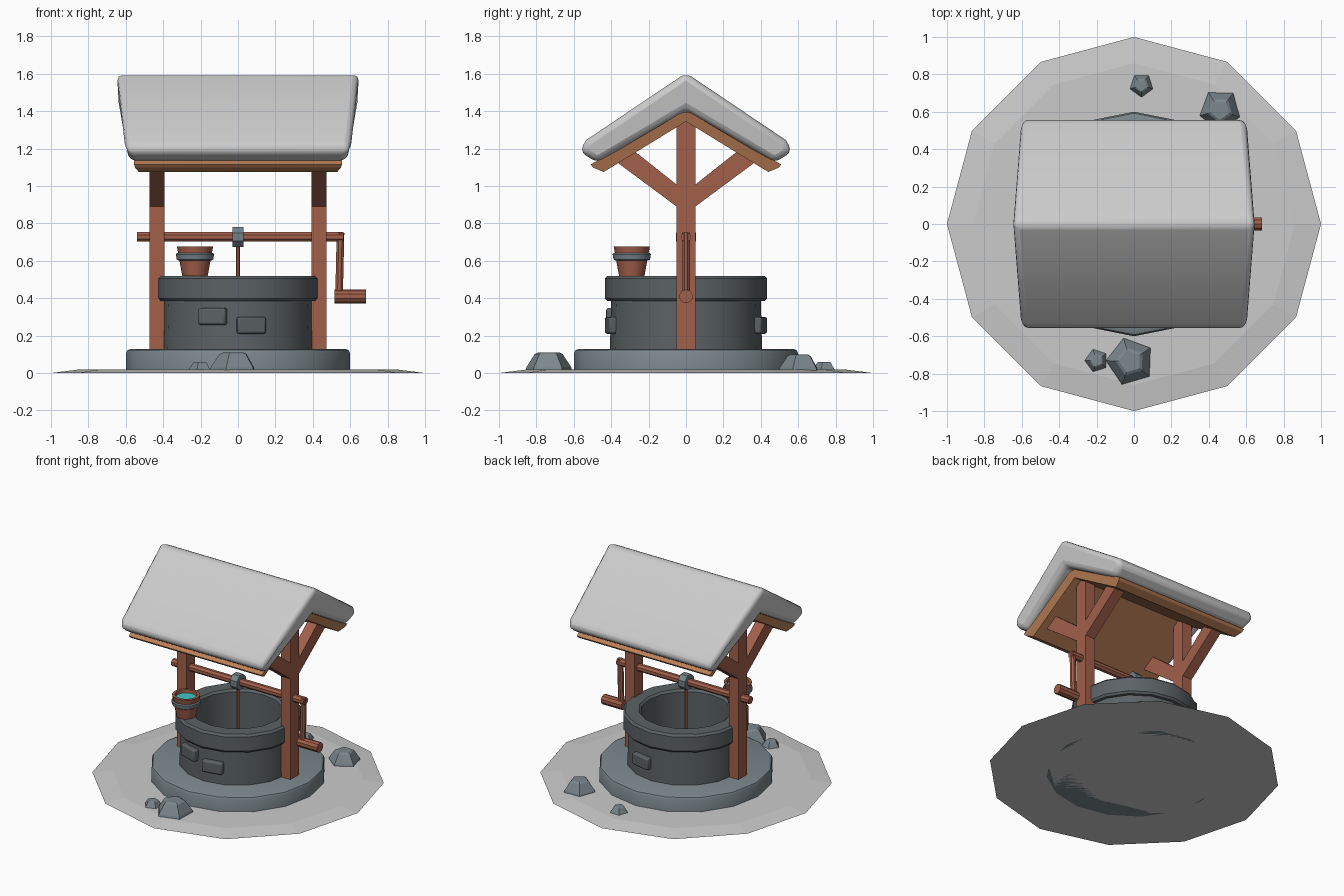
import bpy, bmesh, math
from mathutils import Matrix, Vector

if "Cube" in bpy.data.objects:
    bpy.data.objects.remove(bpy.data.objects["Cube"])


def material(name, rgb):
    m = bpy.data.materials.new(name)
    m.diffuse_color = (*rgb, 1)
    m.use_nodes = True
    m.node_tree.nodes["Principled BSDF"].inputs["Base Color"].default_value = m.diffuse_color
    return m


STONE = material("stone", (0.20, 0.245, 0.265))
DARK = material("dark_stone", (0.105, 0.122, 0.13))
WOOD = material("wood", (0.36, 0.115, 0.07))
PLANK = material("light_wood", (0.52, 0.22, 0.10))
STEEL = material("steel", (0.17, 0.22, 0.25))
WATER = material("water", (0.05, 0.55, 0.6))


def finish(name, bm, mat=None, bevel=0, segs=2, smooth=True, loc=(0, 0, 0)):
    bmesh.ops.recalc_face_normals(bm, faces=bm.faces)
    me = bpy.data.meshes.new(name)
    bm.to_mesh(me)
    bm.free()
    ob = bpy.data.objects.new(name, me)
    bpy.context.collection.objects.link(ob)
    ob.location = loc
    if mat:
        me.materials.append(mat)
    bpy.context.view_layer.objects.active = ob
    ob.select_set(True)
    if bevel:
        mod = ob.modifiers.new("bevel", "BEVEL")
        mod.width, mod.segments, mod.limit_method = bevel, segs, 'ANGLE'
        mod.angle_limit = math.radians(35)
    if smooth:
        bpy.ops.object.shade_smooth_by_angle(angle=math.radians(32))
    ob.select_set(False)
    return ob


def lathe(name, profile, n, mat=None, loc=(0, 0, 0), closed=False, start=0, rot=None, **kw):
    """Rings of n sides from (radius, z) points; capped, or joined into a tube."""
    bm = bmesh.new()
    rings = [[bm.verts.new((r * math.cos(start + i * math.tau / n),
                            r * math.sin(start + i * math.tau / n), z))
              for i in range(n)] for r, z in profile]
    pairs = list(zip(rings, rings[1:]))
    if closed:
        pairs.append((rings[-1], rings[0]))
    else:
        bm.faces.new(rings[0])
        bm.faces.new(rings[-1])
    for a, b in pairs:
        for i in range(n):
            j = (i + 1) % n
            bm.faces.new((a[i], a[j], b[j], b[i]))
    if rot:
        bm.transform(rot)
    return finish(name, bm, mat, loc=loc, **kw)


def prism_x(name, profile, mat=None, x=0, **kw):
    """Mirror-sided solid along x from (y, z, half_width) points."""
    bm = bmesh.new()
    a, b = [[bm.verts.new((x + s * h, y, z)) for y, z, h in profile] for s in (-1, 1)]
    bm.faces.new(a)
    bm.faces.new(b)
    n = len(a)
    for i in range(n):
        j = (i + 1) % n
        bm.faces.new((a[i], a[j], b[j], b[i]))
    return finish(name, bm, mat, **kw)


def box(name, size, loc, mat, rot_z=0, **kw):
    bm = bmesh.new()
    bmesh.ops.create_cube(bm, size=1, matrix=Matrix.Rotation(rot_z, 4, 'Z') @ Matrix.Diagonal((*size, 1)))
    return finish(name, bm, mat, loc=loc, **kw)


def rod(name, p, q, r, mat, n=8):
    d = Vector(q) - Vector(p)
    rot = d.to_track_quat('Z', 'Y').to_matrix().to_4x4()
    return lathe(name, [(r, 0), (r, d.length)], n, mat, loc=p, start=math.pi / n, rot=rot)


# Snowy ground
lathe("ground", [(1, 0), (0.86, 0.018)], 12, smooth=False)

# Stone base, well wall and rim
lathe("base", [(0.6, 0.0), (0.6, 0.105), (0.592, 0.122), (0.572, 0.13)], 16, STONE)
lathe("well_wall", [(0.41, 0.002), (0.40, 0.40), (0.31, 0.40), (0.31, 0.002)], 16, DARK, closed=True)
lathe("well_rim", [(0.422, 0.385), (0.434, 0.40), (0.434, 0.505), (0.42, 0.52),
                   (0.325, 0.52), (0.31, 0.505), (0.31, 0.385)], 16, DARK, closed=True)

# Raised bricks on the wall
for i, (x, y, z) in enumerate([(-0.135, -0.381, 0.303), (0.07, -0.398, 0.255), (0.09, 0.395, 0.255)]):
    box(f"brick_{i}", (0.155, 0.05, 0.09), (x, y, z), DARK,
        rot_z=math.atan2(y, x) + math.pi / 2, bevel=0.012)

# Posts with pointed tops and braces on both sides
for side, x in (("left", -0.433), ("right", 0.433)):
    h = 0.04
    prism_x(f"{side}_post", [(-0.05, 0.001, h), (0.05, 0.001, h), (0.05, 1.36, h),
                             (0, 1.39, h), (-0.05, 1.36, h)], WOOD, x=x, smooth=False)
    for end, s in (("front", -1), ("back", 1)):
        prism_x(f"{side}_{end}_brace", [(s * 0.04, 0.883, h), (s * 0.04, 1.0, h),
                                        (s * 0.28, 1.19, h), (s * 0.38, 1.135, h)],
                WOOD, x=x, smooth=False)

# Roof boards: a folded slab
right = [(0.51, 1.115, 0.556), (0.495, 1.098, 0.55), (0.44, 1.075, 0.53)]
mirror = [(-y, z, h) for y, z, h in reversed(right)]
prism_x("roof_boards", [(0, 1.41, 0.556)] + right + [(0, 1.345, 0.53)] + mirror,
        PLANK, smooth=False)

# Thick rounded snow on the roof
right = [(0.535, 1.245, 0.605), (0.568, 1.185, 0.60), (0.475, 1.125, 0.575)]
mirror = [(-y, z, h) for y, z, h in reversed(right)]
prism_x("roof_snow", [(0, 1.605, 0.65)] + right + [(0, 1.405, 0.63)] + mirror,
        bevel=0.035, segs=3)

# Axle, crank, collar and rope
rod("axle", (-0.54, 0, 0.728), (0.565, 0, 0.728), 0.028, WOOD)
rod("crank_arm", (0.548, 0, 0.75), (0.54, 0, 0.40), 0.022, WOOD)
rod("crank_handle", (0.515, 0, 0.41), (0.685, 0, 0.41), 0.037, WOOD, 10)
rod("axle_collar", (-0.029, 0, 0.728), (0.029, 0, 0.728), 0.058, STEEL)
rod("rope", (0, 0, 0.13), (0, 0, 0.71), 0.012, WOOD)

# Bucket with band and water
at = (-0.23, -0.29, 0.52)
lathe("bucket", [(0.068, 0), (0.097, 0.158), (0.077, 0.158), (0.07, 0.1)], 12, WOOD, loc=at)
lathe("bucket_band", [(0.089, 0.082), (0.098, 0.088), (0.102, 0.115), (0.096, 0.123),
                      (0.085, 0.12), (0.08, 0.085)], 12, STEEL, loc=at, closed=True)
lathe("bucket_water", [(0.07, 0.1), (0.075, 0.135)], 12, WATER, loc=at)

# Faceted rocks
for i, (x, y, r, h, a) in enumerate([(-0.02, -0.735, 0.136, 0.11, 34), (-0.2, -0.73, 0.069, 0.06, 36),
                                     (0.04, 0.742, 0.07, 0.06, 54), (0.46, 0.61, 0.118, 0.098, 52)]):
    lathe(f"rock_{i}", [(r, 0.001), (r * 0.92, h * 0.3), (r * 0.58, h * 0.92), (r * 0.45, h)], 5,
          STONE, loc=(x, y, 0), start=math.radians(a), smooth=False)
